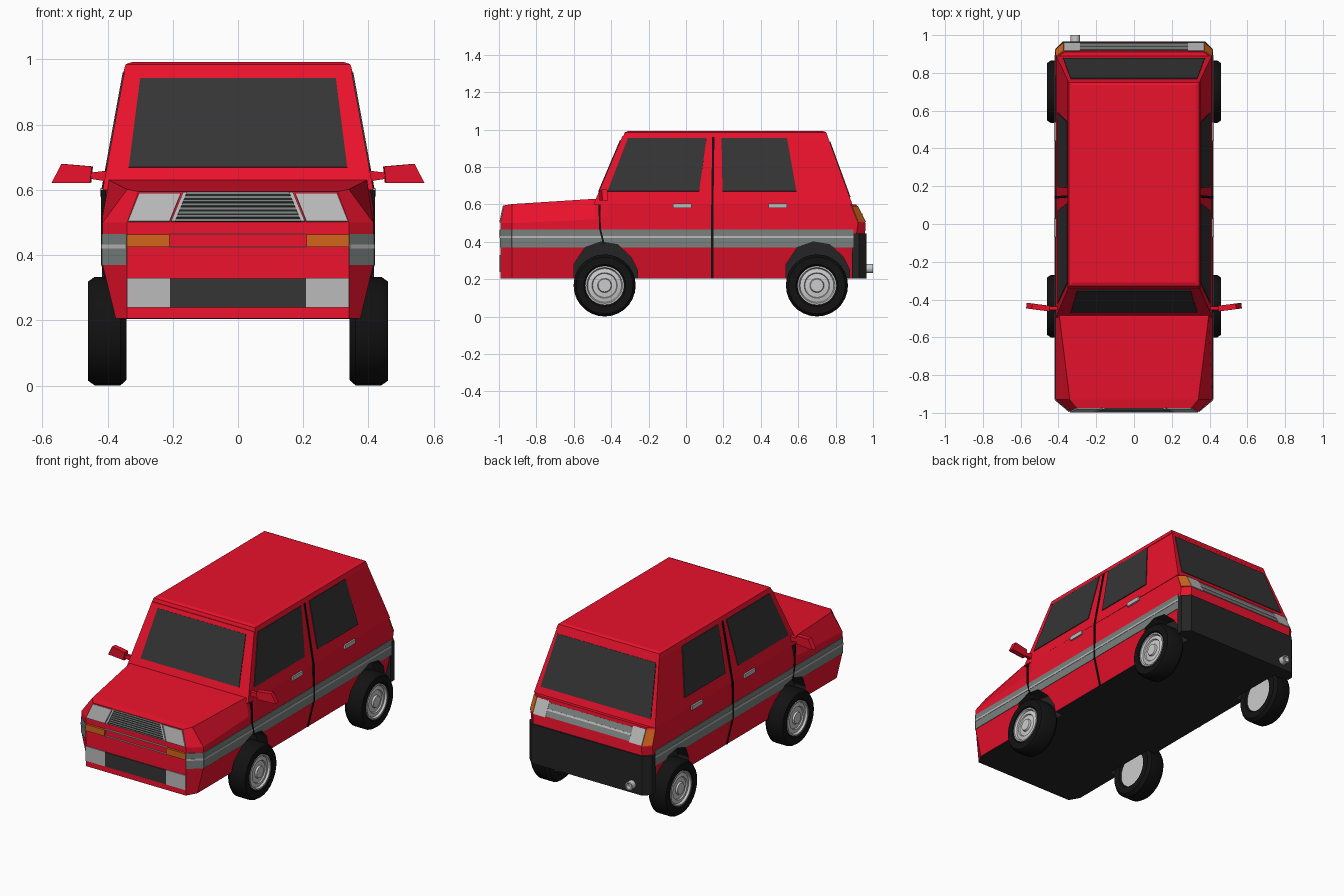
import bpy, bmesh, math
from mathutils import Vector

if "Cube" in bpy.data.objects:
    bpy.data.objects.remove(bpy.data.objects["Cube"])


def material(name, r, g, b):
    m = bpy.data.materials.new(name)
    m.diffuse_color = (r, g, b, 1)
    m.use_nodes = True
    m.node_tree.nodes["Principled BSDF"].inputs["Base Color"].default_value = m.diffuse_color
    return m


RED = material("red_paint", 0.82, 0.006, 0.025)
DARK = material("dark_plastic", 0.018, 0.018, 0.018)
GLASS = material("dark_glass", 0.035, 0.035, 0.035)
TYRE = material("rubber", 0.006, 0.006, 0.006)
ORANGE = material("amber", 0.65, 0.13, 0.012)
TRIM = material("trim_grey", 0.19, 0.22, 0.21)
PALE = material("pale_grey", 0.5, 0.5, 0.5)


def finish(name, bm, *mats):
    bmesh.ops.recalc_face_normals(bm, faces=bm.faces)
    me = bpy.data.meshes.new(name)
    bm.to_mesh(me)
    bm.free()
    for m in mats:
        me.materials.append(m)
    ob = bpy.data.objects.new(name, me)
    bpy.context.collection.objects.link(ob)
    return ob


def loft(name, rows, *mats):
    """Skin half sections (x, y, z), each mirrored to a full ring."""
    bm = bmesh.new()
    rings = [[bm.verts.new(p) for p in row + [(-x, y, z) for x, y, z in reversed(row)]]
             for row in rows]
    n = len(rings[0])
    for a, b in zip(rings, rings[1:]):
        for i in range(n):
            j = (i + 1) % n
            bm.faces.new((a[i], a[j], b[j], b[i]))
    bm.faces.new(rings[0])
    bm.faces.new(rings[-1])
    bmesh.ops.recalc_face_normals(bm, faces=bm.faces)
    if len(mats) > 1:
        for f in bm.faces:
            f.material_index = int(f.normal.z < -0.9)
    return finish(name, bm, *mats)


def panel(name, pts, mat, out=0.004, depth=0.01, both=False):
    """Flat outline thickened outwards by out and inwards by depth."""
    pts = [Vector(p) for p in pts]
    nrm = (pts[1] - pts[0]).cross(pts[2] - pts[0]).normalized()
    mid = sum(pts, Vector()) / len(pts)
    if nrm.dot(mid - Vector((0, 0, 0.45))) < 0:
        nrm = -nrm
    bm = bmesh.new()
    for s in ((1, -1) if both else (1,)):
        top, low = [[bm.verts.new((s * q.x, q.y, q.z)) for q in (p + nrm * d for p in pts)]
                    for d in (out, -depth)]
        bm.faces.new(top)
        bm.faces.new(low)
        for i in range(len(pts)):
            j = (i + 1) % len(pts)
            bm.faces.new((top[i], top[j], low[j], low[i]))
    return finish(name, bm, *([mat] if mat else []))


def lathe(name, profile, cx, cy, cz, mat, axis="x", side=1, seg=28):
    """Revolve (radius, offset) pairs about an axis along x or y."""
    bm = bmesh.new()
    rings = []
    for r, o in profile:
        ring = []
        for k in range(seg):
            a = 2 * math.pi * k / seg
            u, v = r * math.cos(a), r * math.sin(a)
            p = (side * o, u, v) if axis == "x" else (u, o, v)
            ring.append(bm.verts.new((cx + p[0], cy + p[1], cz + p[2])))
        rings.append(ring)
    for a, b in zip(rings, rings[1:]):
        for k in range(seg):
            j = (k + 1) % seg
            bm.faces.new((a[k], a[j], b[j], b[k]))
    bmesh.ops.remove_doubles(bm, verts=bm.verts, dist=1e-5)
    ob = finish(name, bm, *([mat] if mat else []))
    bpy.ops.object.select_all(action="DESELECT")
    ob.select_set(True)
    bpy.context.view_layer.objects.active = ob
    bpy.ops.object.shade_smooth_by_angle(angle=math.radians(35))
    return ob


def side_x(z):
    return 0.415 - 0.07 * (z - 0.6) / 0.385


def front(x, z):
    return (x, -0.993 if z <= 0.5 else -0.993 + 0.02 * (z - 0.5) / 0.095, z)


def rear(x, z):
    return (x, 0.96 - 0.5 * (z - 0.5), z)


# lower body with tucked sills and chamfered ends
body = loft("lower_body", [
    [(0.34, -0.993, 0.205), (0.34, -0.993, 0.37), (0.34, -0.993, 0.5), (0.305, -0.973, 0.595)],
    [(0.375, -0.93, 0.205), (0.415, -0.93, 0.37), (0.415, -0.93, 0.5), (0.34, -0.93, 0.602)],
    [(0.375, -0.49, 0.205), (0.415, -0.49, 0.37), (0.415, -0.49, 0.52), (0.395, -0.49, 0.63)],
    [(0.375, -0.42, 0.205), (0.415, -0.42, 0.37), (0.415, -0.42, 0.53), (0.415, -0.42, 0.6)],
    [(0.375, 0.9, 0.205), (0.415, 0.9, 0.37), (0.415, 0.92, 0.5), (0.41, 0.88, 0.6)],
    [(0.37, 0.955, 0.205), (0.37, 0.955, 0.37), (0.37, 0.96, 0.5), (0.37, 0.91, 0.6)],
], RED, DARK)

# cabin and roof
loft("cabin", [
    [(0.415, -0.495, 0.6), (0.413, 0.89, 0.6)],
    [(0.348, -0.34, 0.965), (0.348, 0.757, 0.965)]], RED)
loft("roof", [
    [(0.352, -0.338, 0.958), (0.352, 0.76, 0.958)],
    [(0.345, -0.328, 0.985), (0.345, 0.75, 0.985)],
    [(0.325, -0.31, 0.992), (0.325, 0.735, 0.992)]], RED)

# side stripes, wrapped around the front corner
stripes = []
for label, z0, z1, mat, t in (("stripe", 0.37, 0.465, TRIM, 0.003),
                              ("stripe_line", 0.42, 0.432, PALE, 0.005)):
    stripes.append(panel("side_" + label, [(0.415, -0.93, z0), (0.415, 0.895, z0),
                                           (0.415, 0.895, z1), (0.415, -0.93, z1)],
                         mat, t, both=True))
    panel("corner_" + label, [(0.34, -0.993, z0), (0.415, -0.93, z0),
                              (0.415, -0.93, z1), (0.34, -0.993, z1)], mat, t, both=True)

# wheel arches cut out of body and stripes
ARCH = [(-0.165, 0.1), (-0.165, 0.28), (-0.105, 0.37), (-0.02, 0.4),
        (0.07, 0.385), (0.14, 0.32), (0.175, 0.25), (0.175, 0.1)]
AXLES = {"front": -0.435, "rear": 0.7}
for cy in AXLES.values():
    cutter = panel("arch_cutter", [(0.5, cy + y, z) for y, z in ARCH], DARK, 0, 0.18, True)
    cutter.hide_render = True
    for ob in [body] + stripes:
        mod = ob.modifiers.new("arch", "BOOLEAN")
        mod.operation, mod.solver, mod.object = "DIFFERENCE", "EXACT", cutter
        mod.material_mode = "TRANSFER"
        bpy.context.view_layer.objects.active = ob
        bpy.ops.object.modifier_apply(modifier=mod.name)
    bpy.data.objects.remove(cutter)

# wheels
TYRE_P = [(0.1, 0.36), (0.11, 0.342), (0.15, 0.342), (0.166, 0.36), (0.166, 0.44),
          (0.152, 0.46), (0.112, 0.46), (0.104, 0.45), (0.1, 0.36)]
RIM_P = [(0, 0.355), (0.104, 0.355), (0.104, 0.457), (0.096, 0.457), (0.09, 0.445), (0.068, 0.45),
         (0.064, 0.443), (0.038, 0.446), (0.034, 0.456), (0, 0.456)]
for end, cy in AXLES.items():
    for side, s in (("right", 1), ("left", -1)):
        lathe(f"{end}_{side}_tyre", TYRE_P, 0, cy, 0.167, TYRE, side=s)
        lathe(f"{end}_{side}_rim", RIM_P, 0, cy, 0.167, None, side=s)

# windows
panel("windscreen", [(x, -0.495 + 0.155 * (z - 0.6) / 0.365, z) for x, z in
      ((-0.335, 0.668), (0.335, 0.668), (0.3, 0.942), (-0.3, 0.942))], GLASS)
panel("rear_window", [(x, 0.89 - 0.133 * (z - 0.6) / 0.365, z) for x, z in
      ((-0.375, 0.64), (0.375, 0.64), (0.335, 0.935), (-0.335, 0.935))], GLASS)
for label, outline in (("front", [(-0.42, 0.67), (0.07, 0.67), (0.11, 0.955), (-0.31, 0.955)]),
                       ("rear", [(0.195, 0.67), (0.59, 0.67), (0.54, 0.955), (0.19, 0.955)])):
    panel(label + "_side_windows", [(side_x(z), y, z) for y, z in outline], GLASS, both=True)

# door seams
panel("door_seam_upper", [(side_x(z), y, z) for y, z in
      ((0.135, 0.6), (0.147, 0.6), (0.152, 0.96), (0.14, 0.96))], TYRE, both=True)
panel("door_seam_middle", [(0.415, y, z) for y, z in
      ((0.135, 0.37), (0.147, 0.37), (0.147, 0.6), (0.135, 0.6))], TYRE, 0.0055, both=True)
panel("door_seam_lower", [(0.375, 0.135, 0.206), (0.375, 0.147, 0.206),
      (0.415, 0.147, 0.37), (0.415, 0.135, 0.37)], TYRE, both=True)
panel("front_door_seam", [(0.415, y, z) for y, z in
      ((-0.445, 0.39), (-0.435, 0.39), (-0.455, 0.47), (-0.458, 0.6), (-0.468, 0.6),
       (-0.465, 0.47))], TYRE, 0.0055, both=True)

# door handles
for label, y in (("front", -0.07), ("rear", 0.44)):
    panel(label + "_door_handles", [(0.415, y, 0.58), (0.415, y + 0.1, 0.58),
          (0.415, y + 0.1, 0.605), (0.415, y, 0.605)], PALE, 0.008, both=True)

# door mirrors
panel("mirror_housings", [(0.452, -0.45, 0.622), (0.57, -0.435, 0.622),
      (0.54, -0.439, 0.68), (0.447, -0.451, 0.672)], RED, 0.012, 0.018, both=True)
panel("mirror_stems", [(0.395, -0.45, 0.625), (0.46, -0.45, 0.635),
      (0.46, -0.45, 0.652), (0.395, -0.45, 0.66)], RED, 0.006, 0.014, both=True)

# headlamps, indicators and front bumper
panel("headlamps", [front(*p) for p in
      ((0.21, 0.503), (0.338, 0.503), (0.303, 0.59), (0.175, 0.59))], PALE, 0.005, both=True)
panel("indicators", [front(*p) for p in
      ((0.21, 0.425), (0.34, 0.425), (0.34, 0.464), (0.21, 0.464))], ORANGE, 0.005, both=True)
for z in (0.423, 0.463):
    panel("nose_line", [front(x, z + d) for x, d in
          ((-0.21, 0), (0.21, 0), (0.21, 0.004), (-0.21, 0.004))], PALE, 0.002)
panel("bumper_ends", [front(*p) for p in
      ((0.208, 0.24), (0.34, 0.24), (0.34, 0.33), (0.208, 0.33))], PALE, 0.005, both=True)
panel("bumper_intake", [front(*p) for p in
      ((-0.208, 0.24), (0.208, 0.24), (0.208, 0.328), (-0.208, 0.328))], GLASS, 0.005)

# grille with slats and frame
panel("grille_back", [front(*p) for p in
      ((-0.2, 0.503), (0.2, 0.503), (0.163, 0.593), (-0.163, 0.593))], DARK, 0.001)
panel("grille_frame", [front(*p) for p in
      ((0.193, 0.503), (0.205, 0.503), (0.168, 0.593), (0.156, 0.593))], PALE, 0.006, both=True)
for i in range(8):
    z = 0.504 + i * 0.0118
    w = 0.198 - 0.4 * (z - 0.503)
    panel("grille_slat", [front(*p) for p in
          ((-w, z), (w, z), (w, z + 0.006), (-w, z + 0.006))], TRIM, 0.004)

# rear bumper, tail lamps and exhaust
loft("rear_bumper", [
    [(w, y, 0.204), (w, y, 0.445)] for w, y in ((0.417, 0.888), (0.417, 0.925), (0.378, 0.966))], DARK)
panel("tail_panel", [rear(*p) for p in
      ((-0.285, 0.51), (0.285, 0.51), (0.285, 0.582), (-0.285, 0.582))], TRIM)
panel("tail_panel_line", [rear(*p) for p in
      ((-0.285, 0.54), (0.285, 0.54), (0.285, 0.55), (-0.285, 0.55))], PALE, 0.007)
panel("tail_lamps", [rear(*p) for p in
      ((0.285, 0.505), (0.37, 0.505), (0.37, 0.59), (0.285, 0.59))], PALE, 0.005, both=True)
panel("corner_lamps", [(0.37, 0.958, 0.505), (0.415, 0.918, 0.505),
      (0.41, 0.884, 0.59), (0.37, 0.915, 0.59)], ORANGE, 0.005, both=True)
lathe("exhaust_pipe", [(0, 0.9), (0.025, 0.9), (0.025, 1.0), (0.018, 1.0), (0.018, 0.975),
      (0, 0.975)], -0.31, 0, 0.257, None, axis="y", seg=14)
